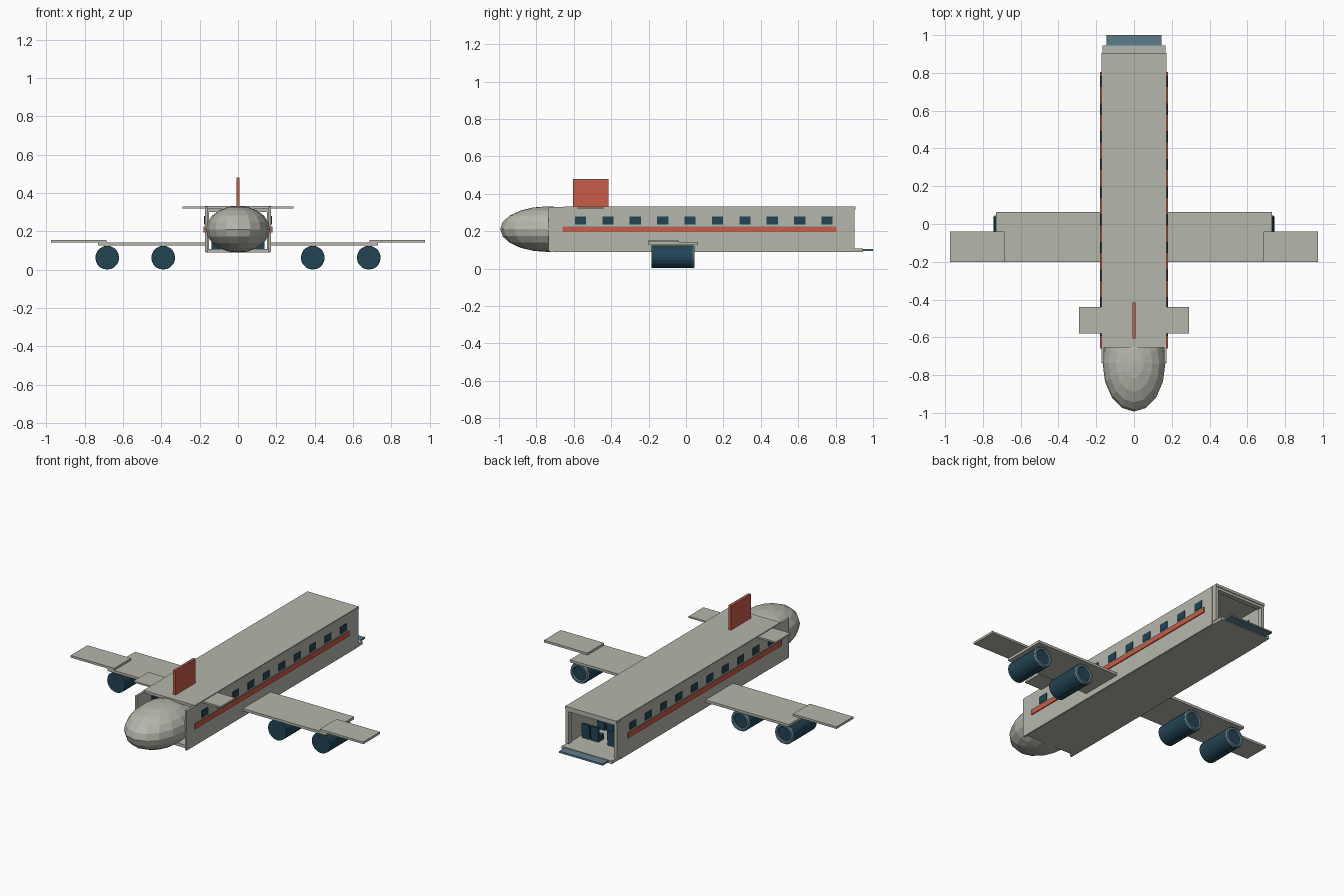
import bpy, math
from mathutils import Matrix

if "Cube" in bpy.data.objects:
    bpy.data.objects.remove(bpy.data.objects["Cube"])


def material(name, rgb):
    m = bpy.data.materials.new(name)
    m.diffuse_color = (*rgb, 1)
    m.use_nodes = True
    m.node_tree.nodes["Principled BSDF"].inputs["Base Color"].default_value = m.diffuse_color
    return m


GREY = material("hull_grey", (0.46, 0.47, 0.41))
RED = material("trim_red", (0.58, 0.11, 0.065))
NAVY = material("dark_blue", (0.016, 0.058, 0.09))
STEEL = material("steel_blue", (0.11, 0.205, 0.26))


def finish(name, mat):
    o = bpy.context.object
    o.name = name
    o.data.name = name
    o.data.materials.append(mat)
    return o


def box(name, x, y, z, mat):
    """Box from (min, max) pairs on each axis."""
    bpy.ops.mesh.primitive_cube_add(size=1)
    o = finish(name, mat)
    size = [b - a for a, b in (x, y, z)]
    mid = [(a + b) / 2 for a, b in (x, y, z)]
    o.data.transform(Matrix.Translation(mid) @ Matrix.Diagonal((*size, 1)))
    return o


def pair(name, x, y, z, mat):
    """Matching boxes on the right and left."""
    box(name + "_right", x, y, z, mat)
    box(name + "_left", (-x[1], -x[0]), y, z, mat)


# Fuselage shell, open at the rear
box("floor", (-0.168, 0.168), (-0.71, 0.945), (0.09, 0.108), GREY)
box("roof", (-0.171, 0.171), (-0.655, 0.905), (0.317, 0.333), GREY)
pair("side_wall", (0.16, 0.173), (-0.735, 0.87), (0.092, 0.33), GREY)

# Rear door frame and ramp
pair("rear_post", (0.152, 0.172), (0.87, 0.90), (0.108, 0.32), GREY)
box("rear_beam", (-0.16, 0.16), (0.87, 0.90), (0.302, 0.32), GREY)
box("rear_ramp", (-0.145, 0.145), (0.94, 1.0), (0.095, 0.105), STEEL)

# Faceted nose
bpy.ops.mesh.primitive_uv_sphere_add(segments=16, ring_count=10, radius=1)
nose = finish("nose", GREY)
nose.data.transform(Matrix.Translation((0, -0.737, 0.211))
                    @ Matrix.Diagonal((0.166, 0.256, 0.122, 1)))

# Stripes and windows on both sides
pair("side_stripe", (0.172, 0.179), (-0.66, 0.805), (0.195, 0.226), RED)
for i in range(10):
    y = -0.564 + i * 0.1465
    pair(f"window_{i + 1}", (0.158, 0.177), (y - 0.03, y + 0.03),
         (0.236, 0.279), NAVY)

# Wings, raised wing tips, small front wings and the fin
pair("wing", (0.165, 0.73), (-0.2, 0.063), (0.126, 0.141), GREY)
pair("wing_tip", (0.685, 0.975), (-0.2, -0.04), (0.141, 0.154), GREY)
pair("front_wing", (0.165, 0.29), (-0.58, -0.44), (0.319, 0.329), GREY)
box("fin", (-0.008, 0.008), (-0.605, -0.415), (0.33, 0.48), RED)

# Engines with a raised ring at the rear
turn = (math.pi / 2, 0, 0)
for i, x in enumerate((-0.682, -0.39, 0.39, 0.682)):
    bpy.ops.mesh.primitive_cylinder_add(vertices=20, radius=0.061, depth=0.222,
                                        location=(x, -0.073, 0.063), rotation=turn)
    finish(f"engine_{i + 1}", NAVY)
    bpy.ops.mesh.primitive_torus_add(major_segments=20, minor_segments=6,
                                     major_radius=0.051, minor_radius=0.011,
                                     location=(x, 0.036, 0.063), rotation=turn)
    finish(f"engine_ring_{i + 1}", STEEL)

# Cabin seats in rows
for row in range(9):
    y = -0.40 + row * 0.145
    for side, x in (("outer", 0.115), ("inner", 0.055)):
        pair(f"seat_{side}_{row + 1}", (x - 0.024, x + 0.024),
             (y - 0.025, y + 0.03), (0.108, 0.14), NAVY)
        pair(f"seat_back_{side}_{row + 1}", (x - 0.024, x + 0.024),
             (y + 0.02, y + 0.034), (0.14, 0.195), NAVY)
